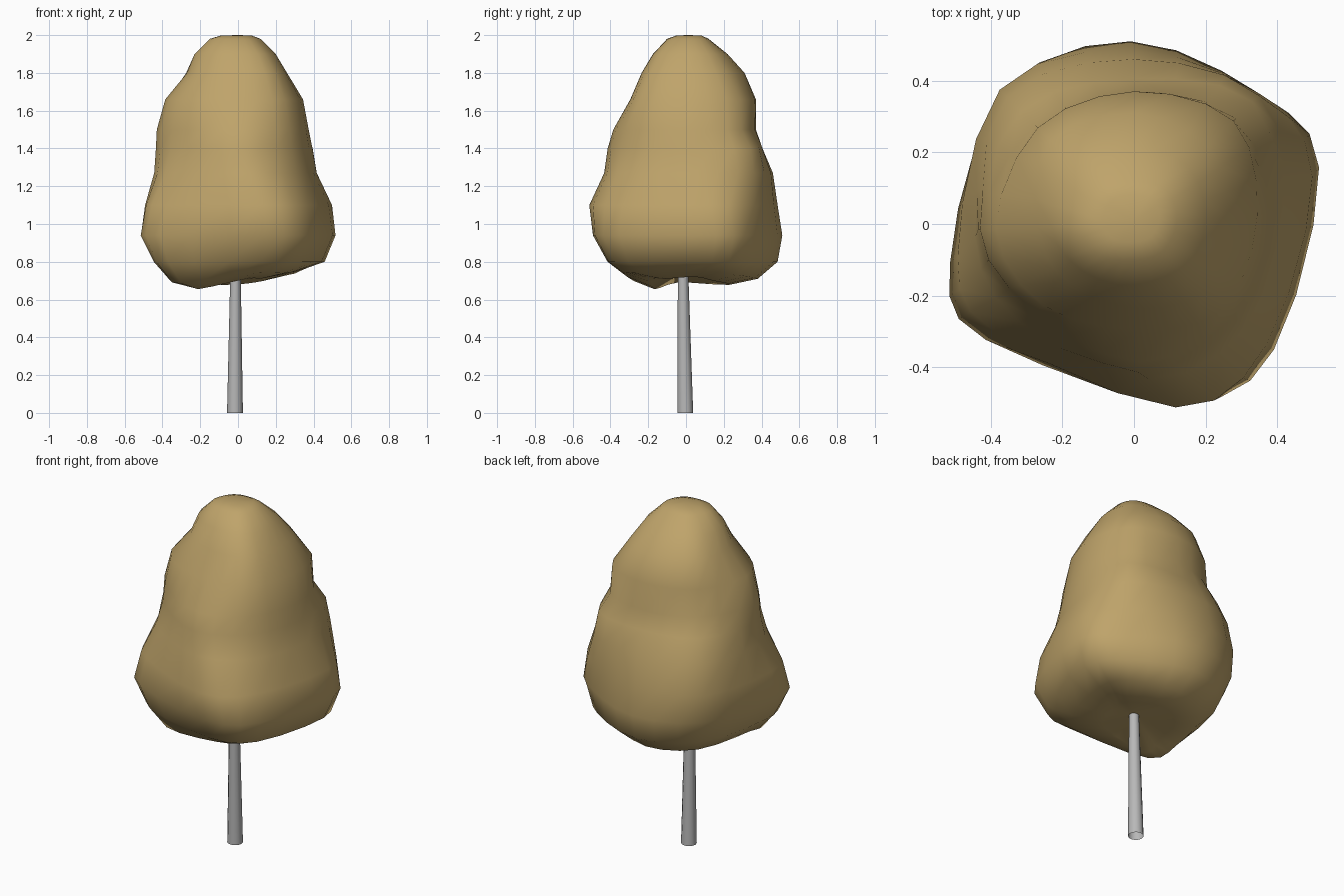
import bpy, bmesh, math
from mathutils import Vector

if "Cube" in bpy.data.objects:
    bpy.data.objects.remove(bpy.data.objects["Cube"])


def material(name, rgb):
    m = bpy.data.materials.new(name)
    m.diffuse_color = (*rgb, 1)
    m.use_nodes = True
    m.node_tree.nodes["Principled BSDF"].inputs["Base Color"].default_value = m.diffuse_color
    return m


def make_object(name, bm, mat):
    me = bpy.data.meshes.new(name)
    bm.to_mesh(me)
    bm.free()
    ob = bpy.data.objects.new(name, me)
    bpy.context.collection.objects.link(ob)
    me.materials.append(mat)
    for p in me.polygons:
        p.use_smooth = True
    return ob


def loft(bm, rings, start=None, end=None):
    """Join rings of points with faces; close an end with a fan if a tip is given."""
    vs = [[bm.verts.new(p) for p in r] for r in rings]
    n = len(vs[0])
    for a, b in zip(vs, vs[1:]):
        for i in range(n):
            j = (i + 1) % n
            bm.faces.new((a[i], a[j], b[j], b[i]))
    for ring, tip in ((vs[0][::-1], start), (vs[-1], end)):
        if tip:
            c = bm.verts.new(tip)
            for i in range(n):
                bm.faces.new((ring[i], ring[(i + 1) % n], c))


def smooth_ring(points, steps):
    """Closed Catmull-Rom curve through the points."""
    n, out = len(points), []
    for i in range(n):
        p0, p1, p2, p3 = (points[(i + k) % n] for k in (-1, 0, 1, 2))
        for s in range(steps):
            t = s / steps
            out.append(0.5 * (2 * p1 + (p2 - p0) * t
                              + (2 * p0 - 5 * p1 + 4 * p2 - p3) * t * t
                              + (3 * p1 - p0 - 3 * p2 + p3) * t ** 3))
    return out


foliage_mat = material("dry_leaf_tan", (0.52, 0.37, 0.145))
trunk_mat = material("trunk_grey", (0.48, 0.48, 0.48))

# Lumpy crown: outline radius in eight directions at each height
LOW_ANGLES = [17, 46, 91, 135, 192, 218, 285, 318]
HIGH_ANGLES = [4, 46, 90, 135, 182, 222, 272, 316]
RIM_DROP = [-.03, -.01, .01, .01, .0, .035, -.02, -.02]   # uneven lower rim
CROWN = [
    (0.69, (.16, .20, .24, .22, .22, .27, .18, .16)),
    (0.72, (.33, .38, .38, .36, .37, .38, .34, .33)),
    (0.80, (.48, .48, .485, .46, .45, .47, .43, .46)),
    (0.94, (.54, .505, .51, .52, .525, .525, .51, .525)),
    (1.10, (.515, .505, .485, .53, .50, .49, .525, .50)),
    (1.27, (.42, .50, .46, .50, .445, .42, .435, .425)),
    (1.40, (.395, .475, .405, .445, .435, .385, .415, .395)),
    (1.50, (.375, .41, .37, .39, .43, .37, .385, .38)),
    (1.66, (.345, .40, .37, .38, .385, .34, .295, .345)),
    (1.80, (.26, .30, .31, .33, .27, .245, .235, .27)),
    (1.90, (.20, .22, .22, .24, .23, .195, .175, .20)),
    (1.98, (.12, .13, .12, .14, .15, .13, .10, .11)),
]
rings = []
for z, radii in CROWN:
    pts = []
    for lo, hi, r, d in zip(LOW_ANGLES, HIGH_ANGLES, radii, RIM_DROP):
        t = min(max((z - 1.05) / 0.3, 0), 1)
        a = math.radians(lo + (hi - lo) * t)
        drop = d if z < 0.75 else 0
        pts.append(Vector((r * math.cos(a), r * math.sin(a), z - drop)))
    rings.append(smooth_ring(pts, 3))
# small flat summit
rings.append([Vector((p.x * 0.6, p.y * 0.6 + 0.01, 1.998)) for p in rings[-1]])
bm = bmesh.new()
loft(bm, rings, (-0.013, -0.015, 0.75), (0, 0.01, 2.0))
make_object("crown", bm, foliage_mat)

# Slim tapered trunk with a slight lean, open underneath
rings = []
for x, y, z, r in ((-0.016, -0.004, 0, 0.042), (-0.013, -0.016, 0.77, 0.027)):
    rings.append([(x + r * math.cos(i * math.tau / 12),
                   y + r * math.sin(i * math.tau / 12), z) for i in range(12)])
bm = bmesh.new()
loft(bm, rings)
make_object("trunk", bm, trunk_mat)
